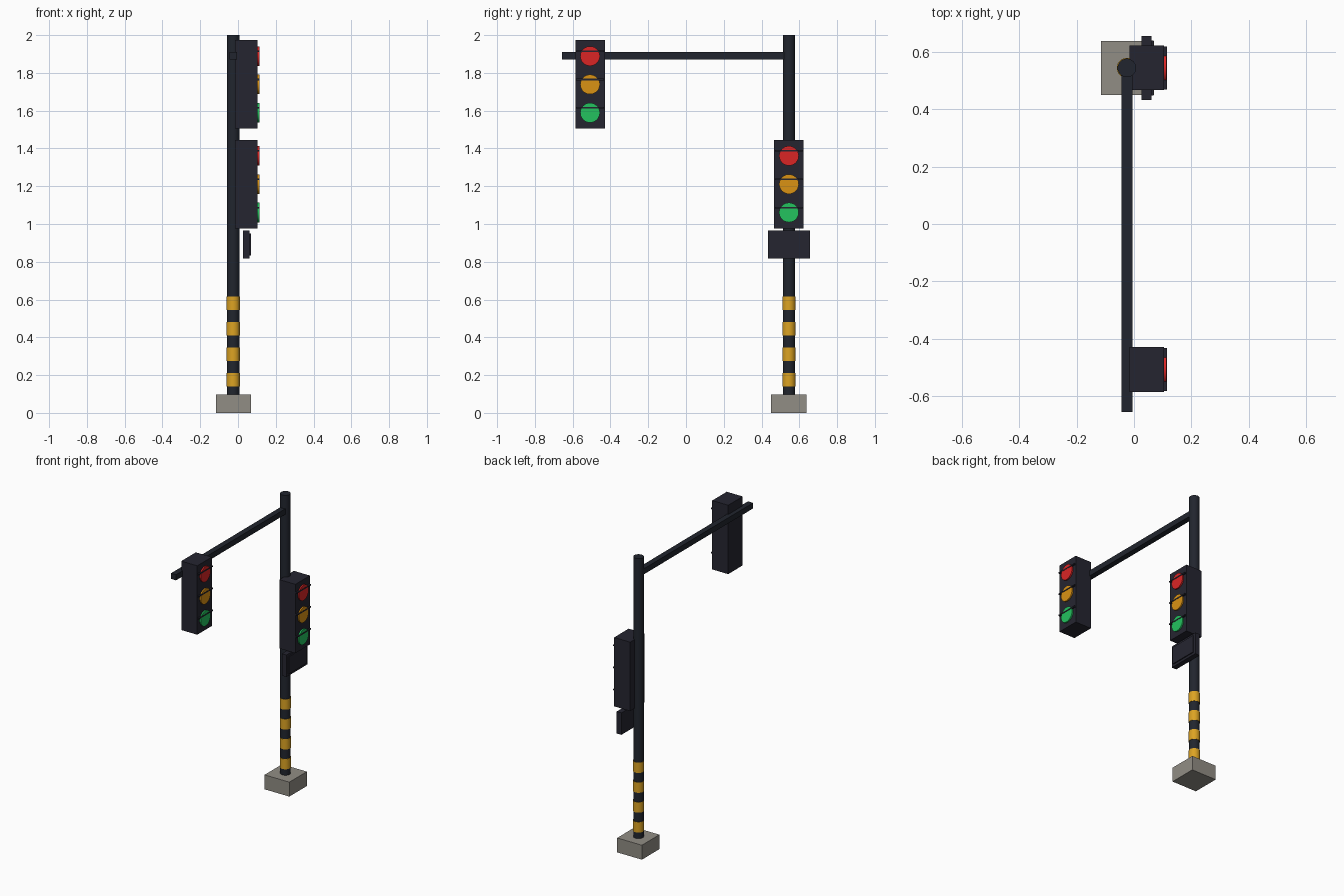
import bpy, math

if "Cube" in bpy.data.objects:
    bpy.data.objects.remove(bpy.data.objects["Cube"])

PX, PY = -0.025, 0.545      # pole axis


def srgb(r, g, b):
    return [((c / 255 + 0.055) / 1.055) ** 2.4 if c > 10 else c / 255 / 12.92
            for c in (r, g, b)] + [1.0]


def material(name, *rgb):
    m = bpy.data.materials.new(name)
    m.diffuse_color = srgb(*rgb)
    m.use_nodes = True
    m.node_tree.nodes["Principled BSDF"].inputs["Base Color"].default_value = m.diffuse_color
    return m


POLE = material("pole_dark", 33, 37, 46)
HOUSING = material("housing_dark", 37, 37, 48)
CONCRETE = material("concrete", 145, 141, 133)
STRIPE = material("stripe_yellow", 220, 163, 35)
LENSES = [("red", material("red", 218, 37, 37)),
          ("amber", material("amber", 218, 146, 20)),
          ("green", material("green", 35, 194, 94))]


def box(name, mat, x, y, z):
    """Box from (min, max) pairs."""
    bpy.ops.mesh.primitive_cube_add(size=1, location=[sum(p) / 2 for p in (x, y, z)])
    ob = bpy.context.object
    ob.scale = [p[1] - p[0] for p in (x, y, z)]
    bpy.ops.object.transform_apply(location=False, rotation=False, scale=True)
    ob.name = name
    ob.data.materials.append(mat)
    return ob


def cylinder(name, mat, radius, depth, loc, rot=(0, 0, 0)):
    bpy.ops.mesh.primitive_cylinder_add(vertices=32, radius=radius, depth=depth,
                                        location=loc, rotation=rot)
    ob = bpy.context.object
    ob.name = name
    ob.data.materials.append(mat)
    bpy.ops.object.shade_smooth_by_angle(angle=math.radians(35))
    return ob


def signal_head(name, y, z):
    """Housing with three lenses facing +x, each crossed by a thin visor."""
    box(name + "_housing", HOUSING, (-0.016, 0.104), (y - 0.078, y + 0.078),
        (z - 0.234, z + 0.234))
    for i, (colour, mat) in enumerate(LENSES):
        lz = z + 0.15 * (1 - i)
        cylinder(f"{name}_{colour}_lens", mat, 0.052, 0.02, (0.103, y, lz),
                 (0, math.pi / 2, 0))
        box(f"{name}_{colour}_visor", HOUSING, (0.09, 0.115),
            (y - 0.075, y + 0.075), (lz + 0.022, lz + 0.030))


# Footing, pole and arm
box("concrete_base", CONCRETE, (-0.116, 0.070), (PY - 0.094, PY + 0.094), (0, 0.098))
cylinder("pole", POLE, 0.0325, 1.92, (PX, PY, 1.04))
box("arm", POLE, (PX - 0.019, PX + 0.019), (-0.657, PY), (1.872, 1.910))

# Warning bands around the lower pole
for i in range(4):
    cylinder(f"warning_band_{i + 1}", STRIPE, 0.035, 0.07, (PX, PY, 0.175 + 0.135 * i))

# Signal heads on the arm and on the pole
signal_head("arm_signal", -0.508, 1.739)
signal_head("pole_signal", PY, 1.211)

# Sign plate with a raised panel below the pole signal
box("sign_plate", HOUSING, (0.026, 0.061), (PY - 0.112, PY + 0.112), (0.817, 0.966))
box("sign_panel", HOUSING, (0.055, 0.068), (PY - 0.096, PY + 0.096), (0.833, 0.950))
